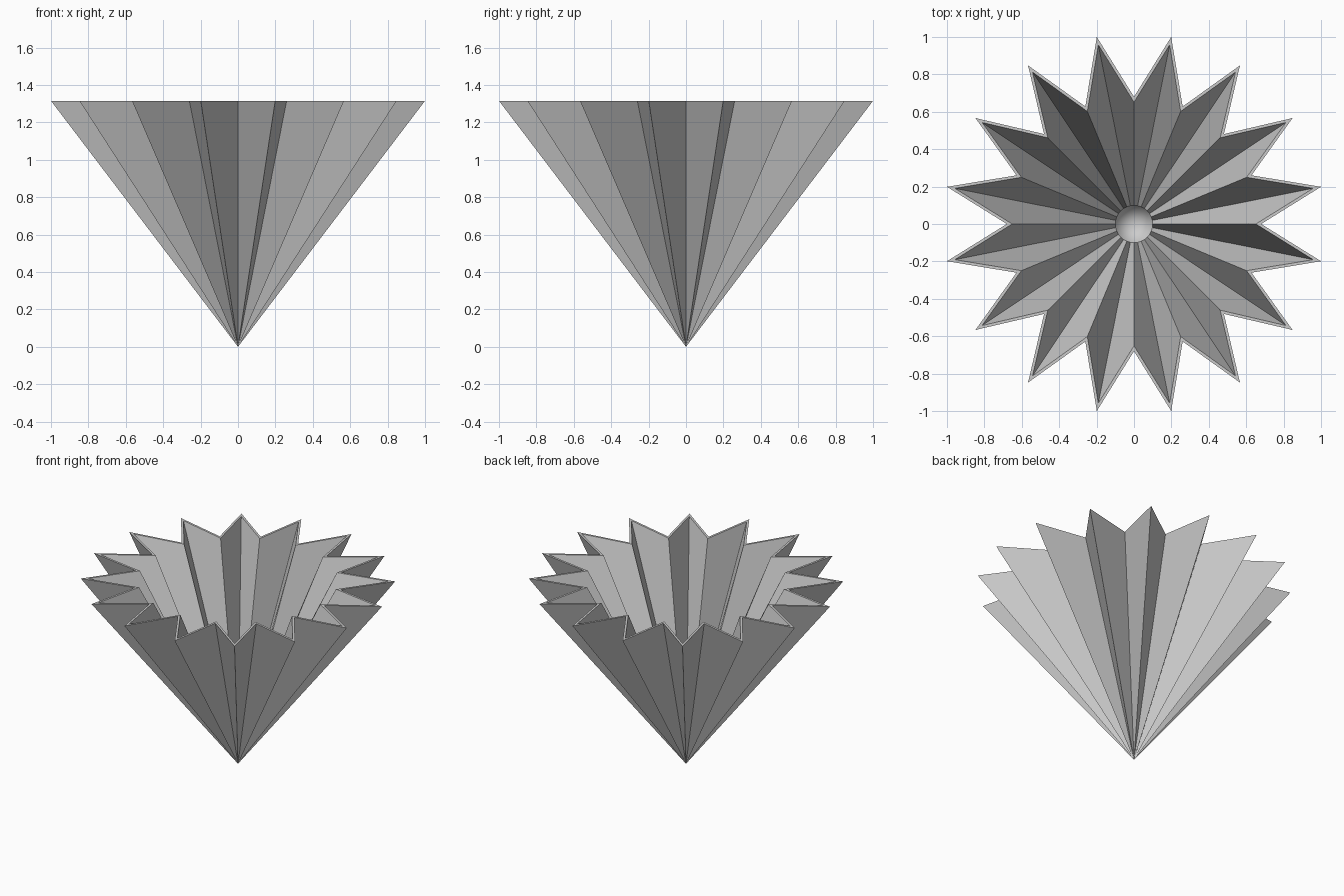
import bpy, bmesh
from math import sin, cos, pi

if "Cube" in bpy.data.objects:
    bpy.data.objects.remove(bpy.data.objects["Cube"])

POINTS = 16          # star tips
N = POINTS * 2
HEIGHT = 1.315
TIP, VALLEY = 1.0196, 0.68
WALL = 0.055         # the inner star is the outer one shifted up by this
WELL_R, WELL_Z = 0.1, 0.22

bm = bmesh.new()


def ring(tip, valley, z):
    # valleys lie on the axes, tips half way between them
    return [bm.verts.new(((tip if i % 2 else valley) * cos(2 * pi * i / N),
                          (tip if i % 2 else valley) * sin(2 * pi * i / N), z))
            for i in range(N)]


def loft(a, b):
    for i in range(N):
        j = (i + 1) % N
        bm.faces.new((a[i], a[j], b[j], b[i]))


def fan(loop, apex, smooth=False):
    for i in range(N):
        f = bm.faces.new((loop[i], apex, loop[(i + 1) % N]))
        f.smooth = smooth


# Pleated outside, running down to a point
shrink = 1 - WALL / HEIGHT
outer = ring(TIP, VALLEY, HEIGHT)
fan(outer, bm.verts.new((0, 0, 0)))

# Thin flat rim
inner = ring(TIP * shrink, VALLEY * shrink, HEIGHT)
loft(outer, inner)

# Pleated inside, ending in a round smooth conical well
well = ring(WELL_R, WELL_R, WELL_Z)
loft(inner, well)
fan(well, bm.verts.new((0, 0, WALL)), smooth=True)

bmesh.ops.recalc_face_normals(bm, faces=bm.faces)
mesh = bpy.data.meshes.new("pleated_star_bowl")
bm.to_mesh(mesh)
bm.free()
bowl = bpy.data.objects.new("pleated_star_bowl", mesh)
bpy.context.collection.objects.link(bowl)
